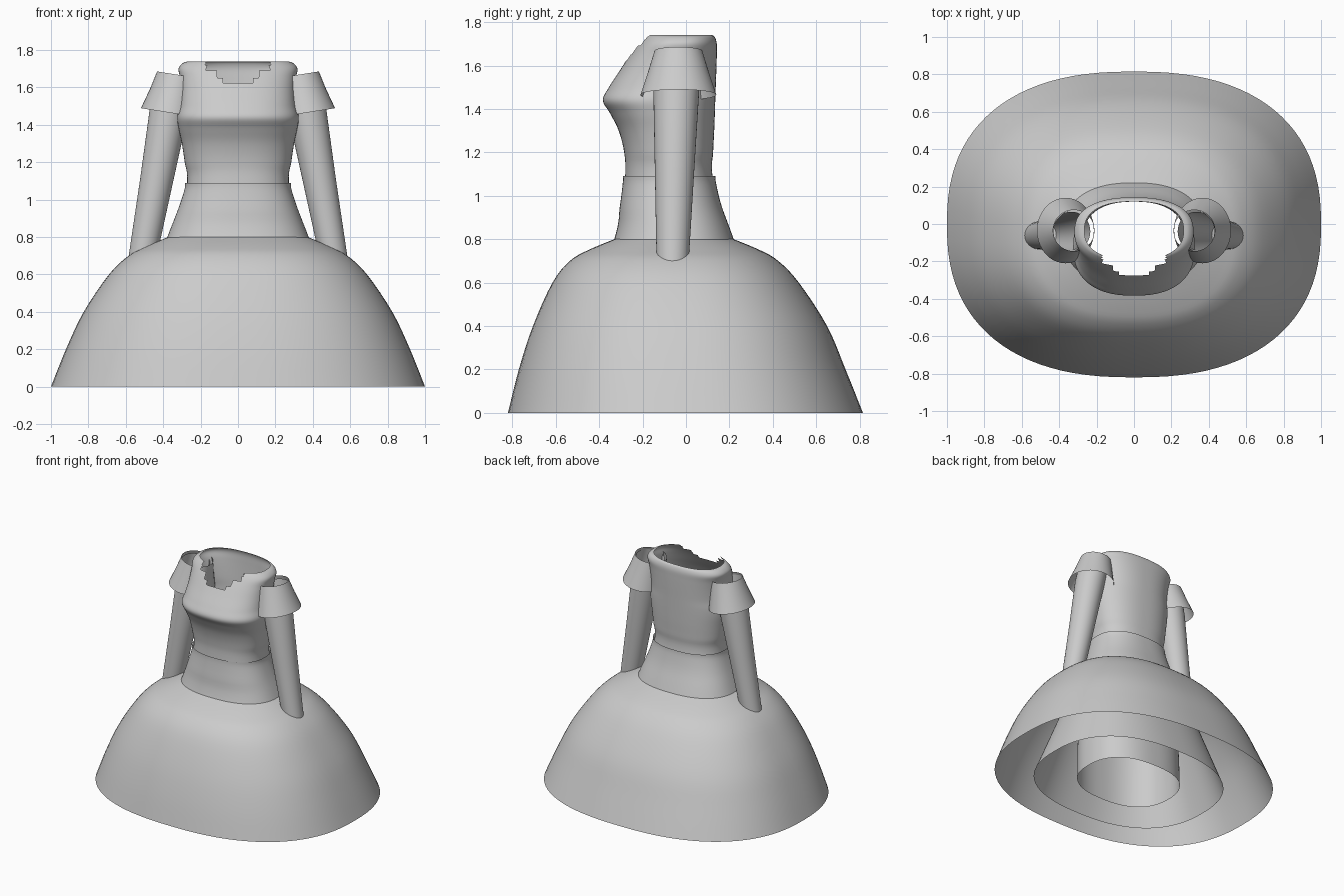
import bpy, bmesh, math
from mathutils import Vector, Matrix

if "Cube" in bpy.data.objects:
    bpy.data.objects.remove(bpy.data.objects["Cube"])


def make_object(name, bm):
    bmesh.ops.recalc_face_normals(bm, faces=bm.faces)
    me = bpy.data.meshes.new(name)
    bm.to_mesh(me)
    bm.free()
    ob = bpy.data.objects.new(name, me)
    bpy.context.collection.objects.link(ob)
    bpy.ops.object.select_all(action='DESELECT')
    bpy.context.view_layer.objects.active = ob
    ob.select_set(True)
    bpy.ops.object.shade_smooth_by_angle(angle=math.radians(40))
    return ob


def resample(rows, sub):
    # Catmull-Rom smoothing of profile rows
    out = []
    for i in range(len(rows) - 1):
        p0, p1 = rows[max(i - 1, 0)], rows[i]
        p2, p3 = rows[i + 1], rows[min(i + 2, len(rows) - 1)]
        for k in range(sub):
            t = k / sub
            out.append([0.5 * (2 * b + (c - a) * t + (2 * a - 5 * b + 4 * c - d) * t * t
                               + (3 * b - a - 3 * c + d) * t ** 3)
                        for a, b, c, d in zip(p0, p1, p2, p3)])
    out.append(list(rows[-1]))
    return out


def skin(rings):
    bm = bmesh.new()
    loops = [[bm.verts.new(p) for p in r] for r in rings]
    n = len(loops[0])
    for a, b in zip(loops, loops[1:]):
        for i in range(n):
            j = (i + 1) % n
            bm.faces.new((a[i], a[j], b[j], b[i]))
    return bm


def body_loft(rows, sub=4, seg=96, power=2.4):
    # rows: z, half width, front y, back y -> rounded oval rings
    rings = []
    for z, rx, yf, yb in resample(rows, sub):
        cy, ry = (yf + yb) / 2, (yb - yf) / 2
        ring = []
        for i in range(seg):
            a = 2 * math.pi * i / seg
            c, s = math.cos(a), math.sin(a)
            ring.append((rx * math.copysign(abs(c) ** (2 / power), c),
                         cy + ry * math.copysign(abs(s) ** (2 / power), s), z))
        rings.append(ring)
    return skin(rings)


def tilted_tube(rows, tilt, seg=40):
    # rows: centre x, y, z, radius across, radius deep
    rot = Matrix.Rotation(-tilt, 3, 'Y')
    rings = []
    for x, y, z, rx, ry in rows:
        rings.append([Vector((x, y, z)) + rot @ Vector((rx * math.cos(2 * math.pi * i / seg),
                                                        ry * math.sin(2 * math.pi * i / seg), 0))
                      for i in range(seg)])
    return skin(rings)


def mirror_x(ob):
    ob.modifiers.new("mirror", 'MIRROR').use_mirror_merge = False


# Bell-shaped outer skirt
make_object("outer_skirt", body_loft([
    (0.0, 1.0, -0.82, 0.815), (0.2, 0.92, -0.77, 0.735), (0.4, 0.825, -0.705, 0.65),
    (0.6, 0.69, -0.615, 0.52), (0.7, 0.585, -0.535, 0.425), (0.75, 0.49, -0.45, 0.34),
    (0.80, 0.375, -0.33, 0.22)]))

# Underskirt whose top shows as the waistband
make_object("underskirt", body_loft([
    (0.0, 0.68, -0.62, 0.50), (0.4, 0.53, -0.47, 0.36), (0.8, 0.378, -0.33, 0.22),
    (0.95, 0.32, -0.305, 0.165), (1.05, 0.287, -0.292, 0.14), (1.09, 0.283, -0.29, 0.135)]))

# Bodice with its inner lining reaching the ground
bodice = body_loft([
    (0.0, 0.37, -0.36, 0.24), (0.4, 0.36, -0.35, 0.22), (0.8, 0.31, -0.30, 0.17),
    (1.09, 0.272, -0.28, 0.122), (1.2, 0.285, -0.285, 0.125), (1.3, 0.30, -0.31, 0.13),
    (1.38, 0.317, -0.35, 0.133), (1.44, 0.325, -0.383, 0.135), (1.5, 0.312, -0.355, 0.137),
    (1.58, 0.307, -0.303, 0.14), (1.65, 0.31, -0.258, 0.142), (1.70, 0.318, -0.222, 0.142),
    (1.73, 0.295, -0.20, 0.133), (1.74, 0.265, -0.19, 0.12)], sub=5, seg=128)


# Stepped neckline opening at the front
def neck_z(x):
    x = abs(x)
    return 1.63 if x < 0.075 else 1.645 if x < 0.11 else 1.69 if x < 0.17 else 9


cut = []
for f in bodice.faces:
    c = f.calc_center_median()
    if c.y < -0.1 and c.z > neck_z(c.x):
        cut.append(f)
bmesh.ops.delete(bodice, geom=cut, context='FACES')
make_object("bodice", bodice)

# Long sleeves running down into the skirt
mirror_x(make_object("sleeve", tilted_tube([
    (0.332, -0.04, 1.65, 0.10, 0.105), (0.37, -0.045, 1.47, 0.103, 0.105),
    (0.436, -0.053, 1.10, 0.088, 0.09), (0.515, -0.062, 0.67, 0.073, 0.073)],
    math.radians(10))))

# Flared shoulder caps
mirror_x(make_object("shoulder_cap", tilted_tube([
    (0.322, -0.035, 1.668, 0.112, 0.11), (0.343, -0.035, 1.57, 0.13, 0.14),
    (0.366, -0.035, 1.465, 0.155, 0.175)], math.radians(9))))
